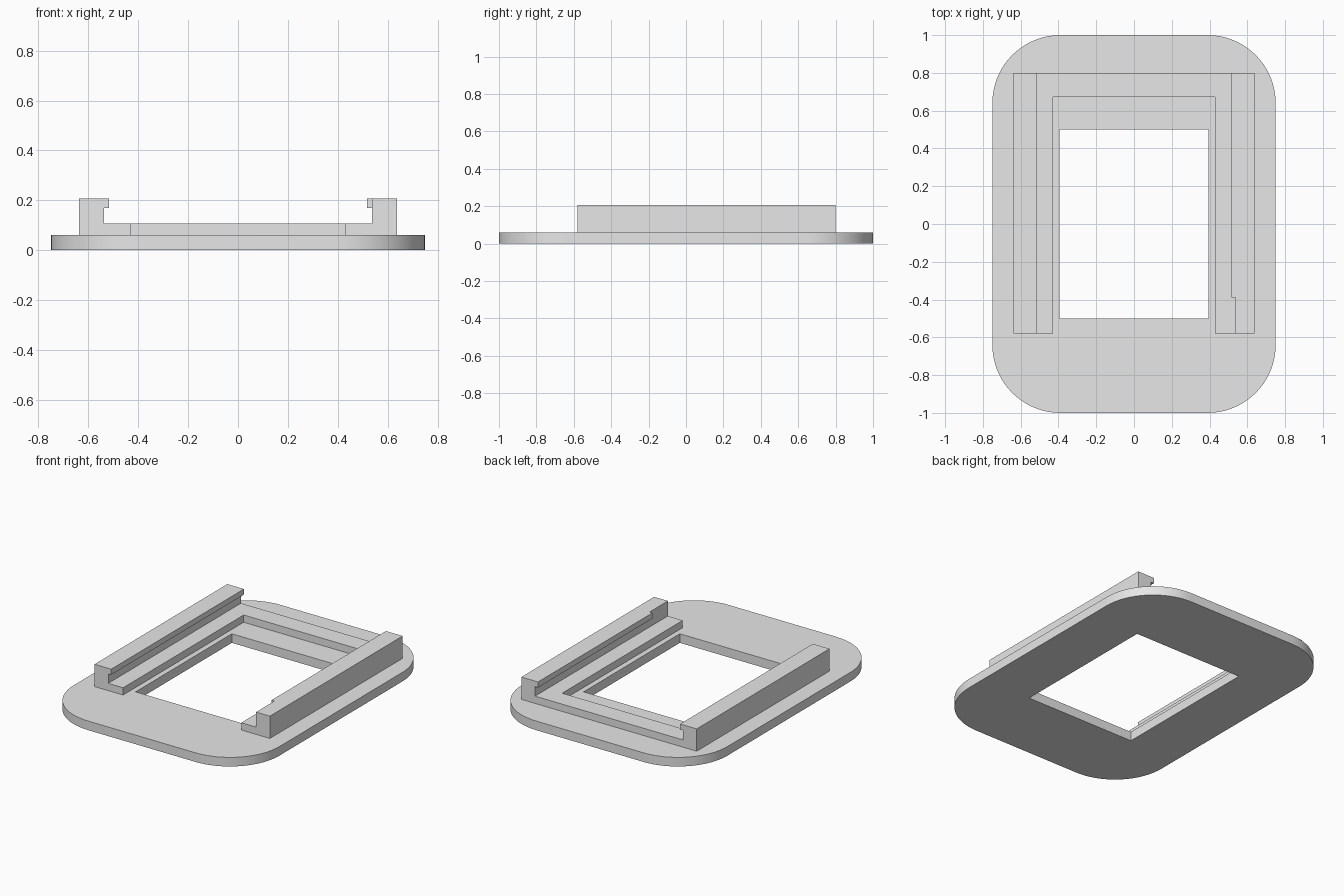
import bpy, bmesh, math
from mathutils import Vector

if "Cube" in bpy.data.objects:
    bpy.data.objects.remove(bpy.data.objects["Cube"])

grey = bpy.data.materials.new("plain_grey")
grey.use_nodes = True
grey.diffuse_color = (0.8, 0.8, 0.8, 1)
grey.node_tree.nodes["Principled BSDF"].inputs["Base Color"].default_value = (0.8, 0.8, 0.8, 1)

PLATE_TOP, TRAY_TOP, RAIL_TOP = 0.06, 0.108, 0.207
FRONT, BACK = -0.58, 0.80


def prism(name, points, offset):
    """Extrude a closed 3D outline along an offset vector."""
    bm = bmesh.new()
    face = bm.faces.new([bm.verts.new(p) for p in points])
    grown = bmesh.ops.extrude_face_region(bm, geom=[face])["geom"]
    moved = [g for g in grown if isinstance(g, bmesh.types.BMVert)]
    bmesh.ops.translate(bm, verts=moved, vec=Vector(offset))
    bmesh.ops.recalc_face_normals(bm, faces=bm.faces[:])
    mesh = bpy.data.meshes.new(name)
    bm.to_mesh(mesh)
    bm.free()
    mesh.materials.append(grey)
    obj = bpy.data.objects.new(name, mesh)
    bpy.context.collection.objects.link(obj)
    return obj


def box(name, x0, x1, y0, y1, z0, z1):
    base = [(x0, y0, z0), (x1, y0, z0), (x1, y1, z0), (x0, y1, z0)]
    return prism(name, base, (0, 0, z1 - z0))


def cut(obj, cutter):
    """Subtract the cutter, apply the result and discard the cutter."""
    cutter.hide_render = True
    mod = obj.modifiers.new("cut", "BOOLEAN")
    mod.operation, mod.solver, mod.object = "DIFFERENCE", "EXACT", cutter
    bpy.context.view_layer.objects.active = obj
    bpy.ops.object.modifier_apply(modifier=mod.name)
    bpy.data.objects.remove(cutter)


# Rounded base plate with a rectangular opening
radius, steps = 0.36, 16
outline = []
for i, (sx, sy) in enumerate([(1, 1), (-1, 1), (-1, -1), (1, -1)]):
    for s in range(steps + 1):
        a = math.pi / 2 * (i + s / steps)
        outline.append((sx * (0.75 - radius) + radius * math.cos(a),
                        sy * (1 - radius) + radius * math.sin(a), 0))
plate = prism("base_plate", outline, (0, 0, PLATE_TOP))
cut(plate, box("opening_cutter", -0.395, 0.395, -0.5, 0.5, -0.1, 0.2))
bpy.ops.object.select_all(action="DESELECT")
plate.select_set(True)
bpy.context.view_layer.objects.active = plate
bpy.ops.object.shade_smooth_by_angle(angle=math.radians(30))

# Side rails: inner ledge, upright wall and overhanging lip
profile = [(0.43, PLATE_TOP), (0.638, PLATE_TOP), (0.638, RAIL_TOP), (0.517, RAIL_TOP),
           (0.517, 0.17), (0.538, 0.17), (0.538, TRAY_TOP), (0.43, TRAY_TOP)]
rails = {}
for name, side in (("left_rail", 1), ("right_rail", -1)):
    rails[name] = prism(name, [(side * x, FRONT, z) for x, z in profile], (0, BACK - FRONT, 0))

# The left lip stops short of the front end
cut(rails["left_rail"], box("lip_cutter", 0.48, 0.538, FRONT - 0.1, -0.39, 0.14, 0.3))

# Low bar joining the ledges at the back
box("back_bar", -0.43, 0.43, 0.673, BACK, PLATE_TOP, TRAY_TOP)
